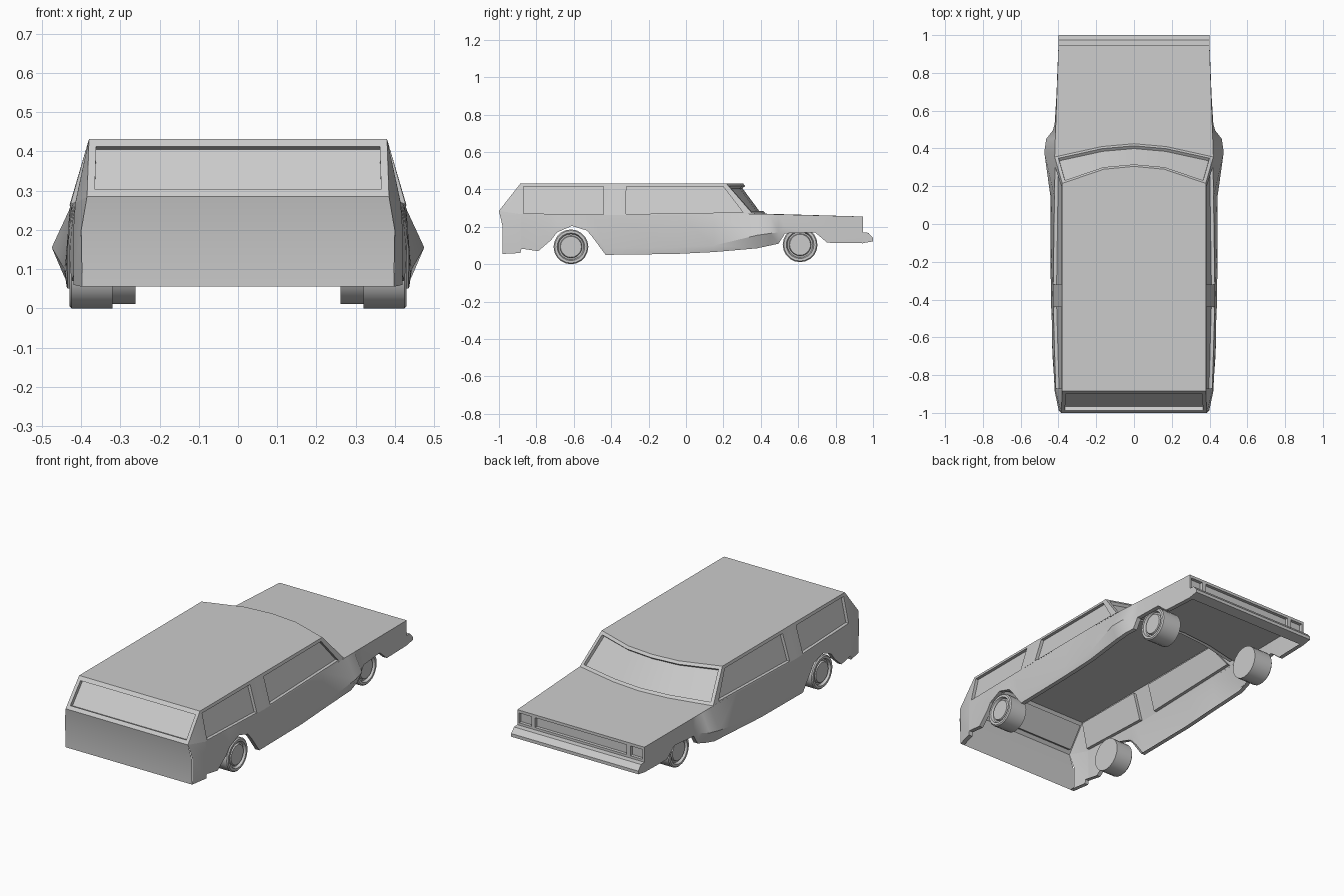
import bpy, bmesh, math
from mathutils import Vector as V

if "Cube" in bpy.data.objects:
    bpy.data.objects.remove(bpy.data.objects["Cube"])


def finish(bm, name, out=None, mirror=False, angle=25):
    bmesh.ops.remove_doubles(bm, verts=bm.verts, dist=1e-5)
    bmesh.ops.recalc_face_normals(bm, faces=bm.faces)
    if out and sum(f.normal.dot(V(out)) * f.calc_area() for f in bm.faces) < 0:
        bmesh.ops.reverse_faces(bm, faces=bm.faces)
    me = bpy.data.meshes.new(name)
    bm.to_mesh(me)
    bm.free()
    ob = bpy.data.objects.new(name, me)
    bpy.context.collection.objects.link(ob)
    bpy.ops.object.select_all(action='DESELECT')
    ob.select_set(True)
    bpy.context.view_layer.objects.active = ob
    bpy.ops.object.shade_smooth_by_angle(angle=math.radians(angle))
    if mirror:
        ob.modifiers.new("mirror", 'MIRROR').use_mirror_merge = False
    return ob


def face(bm, pts):
    return bm.faces.new([bm.verts.new(p) for p in pts])


def strips(bm, rows):
    for a, b in zip(rows, rows[1:]):
        for i in range(len(a) - 1):
            face(bm, (a[i], a[i + 1], b[i + 1], b[i]))


def recess(bm, outer, uvs, inward):
    """Quad panel with a sunken pane; uvs are its corners in panel space."""
    a, b, c, d = map(V, outer)
    rim = [a.lerp(b, u).lerp(d.lerp(c, u), v) for u, v in uvs]
    sunk = [p + V(inward) for p in rim]
    outer = [a, b, c, d]
    for i in range(4):
        j = (i + 1) % 4
        face(bm, (outer[i], outer[j], rim[j], rim[i]))
        face(bm, (rim[i], rim[j], sunk[j], sunk[i]))
    face(bm, sunk)


def box_uv(u0, u1, v0, v1):
    return [(u0, v0), (u1, v0), (u1, v1), (u0, v1)]


# Belt line: y, x, z
BELT = [(-1, .385, .285), (-.885, .415, .268), (-.38, .43, .262), (.355, .42, .27), (.945, .40, .255)]


def belt(y):
    for (y0, x0, z0), (y1, x1, z1) in zip(BELT, BELT[1:]):
        if y <= y1:
            t = (y - y0) / (y1 - y0)
            return V((x0 + t * (x1 - x0), y, z0 + t * (z1 - z0)))


# Lower side: y, crease x, crease z, sill x, sill z
SIDE = [(-.98, .40, .2, .398, .055), (-.885, .42, .2, .42, .06), (-.88, .42, .2, .42, .083),
        (-.79, .425, .2, .425, .07), (-.72, .428, .2, .43, .13), (-.69, .43, .21, .432, .17),
        (-.61, .43, .225, .434, .205), (-.53, .43, .21, .434, .18), (-.5, .432, .18, .436, .145),
        (-.43, .44, .085, .435, .05), (-.05, .442, .09, .437, .055), (.15, .443, .1, .435, .065),
        (.38, .475, .155, .445, .085), (.45, .465, .165, .435, .1), (.495, .43, .17, .42, .11),
        (.53, .42, .2, .42, .165), (.69, .41, .2, .41, .17), (.755, .408, .19, .408, .115),
        (.945, .40, .17, .40, .112)]
bm = bmesh.new()
rows = [[belt(-1 if y == -.98 else y) for y, *_ in SIDE],
        [(mx, y, mz) for y, mx, mz, bx, bz in SIDE],
        [(bx, y, bz) for y, mx, mz, bx, bz in SIDE],
        [(bx - .025, y, bz) for y, mx, mz, bx, bz in SIDE]]
strips(bm, rows)
finish(bm, "body_side", (1, 0, 0), True)

# Upper sides with two sunken windows
RX, RZ = .38, .432
bm = bmesh.new()
face(bm, (belt(-1), belt(-.885), (RX, -.885, RZ)))
recess(bm, (belt(-.885), belt(-.38), (RX, -.38, RZ), (RX, -.885, RZ)),
       box_uv(.03, .88, .02, .9), (-.018, 0, 0))
recess(bm, (belt(-.38), belt(.355), (RX, .215, RZ), (RX, -.38, RZ)),
       [(.08, .03), (.94, .05), (.95, .9), (.1, .9)], (-.018, 0, 0))
finish(bm, "window_side", (1, 0, 0), True)

# Bowed edges of roof and cowl, shared by roof, windscreen and hood
top = [V((x, y, RZ)) for x, y in ((-.38, .215), (-.16, .29), (0, .305), (.16, .29), (.38, .215))]
cowl = [V((x, y, .27)) for x, y in ((-.42, .355), (-.17, .41), (0, .425), (.17, .41), (.42, .355))]
bm = bmesh.new()
face(bm, [(-RX, -.885, RZ)] + top + [(RX, -.885, RZ)])
finish(bm, "roof", (0, 0, 1))

bm = bmesh.new()
strips(bm, [top, cowl])
bmesh.ops.remove_doubles(bm, verts=bm.verts, dist=1e-5)
bmesh.ops.recalc_face_normals(bm, faces=bm.faces)
if sum(f.normal.y for f in bm.faces) < 0:
    bmesh.ops.reverse_faces(bm, faces=bm.faces)
glass = list(bm.faces)
bmesh.ops.inset_region(bm, faces=glass, thickness=.018, depth=0,
                       use_boundary=True, use_even_offset=True)
bmesh.ops.inset_region(bm, faces=glass, thickness=.001, depth=-.018,
                       use_boundary=True, use_even_offset=True)
finish(bm, "windscreen", (0, 1, .5))

# Hood
bm = bmesh.new()
nose = [V((x, .945, .255)) for x in (-.40, -.17, 0, .17, .40)]
strips(bm, [cowl, nose])
finish(bm, "hood", (0, 0, 1))

# Tailgate with sunken rear window
bm = bmesh.new()
recess(bm, ((-.385, -1, .285), (.385, -1, .285), (RX, -.885, RZ), (-RX, -.885, RZ)),
       box_uv(.025, .975, .12, .87), (0, .02, -.008))
strips(bm, [[(-w, y, z), (w, y, z)] for w, y, z in
            ((.385, -1, .285), (.40, -.985, .2), (.398, -.98, .09), (.398, -.98, .055))])
finish(bm, "tailgate", (0, -1, 0))

# Nose panel: grille flanked by headlights
bm = bmesh.new()
for x0, x1, m in ((-.40, -.30, .12), (-.30, .30, .02), (.30, .40, .12)):
    recess(bm, ((x0, .945, .165), (x1, .945, .165), (x1, .945, .255), (x0, .945, .255)),
           box_uv(m, 1 - m, .2, .82), (0, -.018, 0))
finish(bm, "grille_panel", (0, 1, 0))

# Front bumper
bm = bmesh.new()
prof = [(.94, .17), (.975, .168), (1, .14), (1, .122), (.94, .112)]
strips(bm, [[(x, y, z) for y, z in prof + prof[:1]] for x in (-.40, .40)])
for x in (-.40, .40):
    face(bm, [(x, y, z) for y, z in prof])
finish(bm, "front_bumper")


# Wheels: turned tyre with a sunken rim
def wheel(name, y, z, x0, x1, r=.093, n=20):
    bm = bmesh.new()
    prof = [(r, x0), (r, x1 - .006), (r - .006, x1), (.074, x1), (.068, x1 - .014),
            (.06, x1 - .014), (.056, x1 - .004)]
    ang = [2 * math.pi * i / n for i in range(n + 1)]
    rings = [[(x, y + q * math.cos(a), z + q * math.sin(a)) for a in ang] for q, x in prof]
    strips(bm, rings)
    face(bm, rings[0][:-1])
    face(bm, rings[-1][:-1])
    finish(bm, name, None, True, 30)


wheel("rear_wheel", -.615, .093, .32, .43)
wheel("front_wheel", .61, .104, .262, .385)
